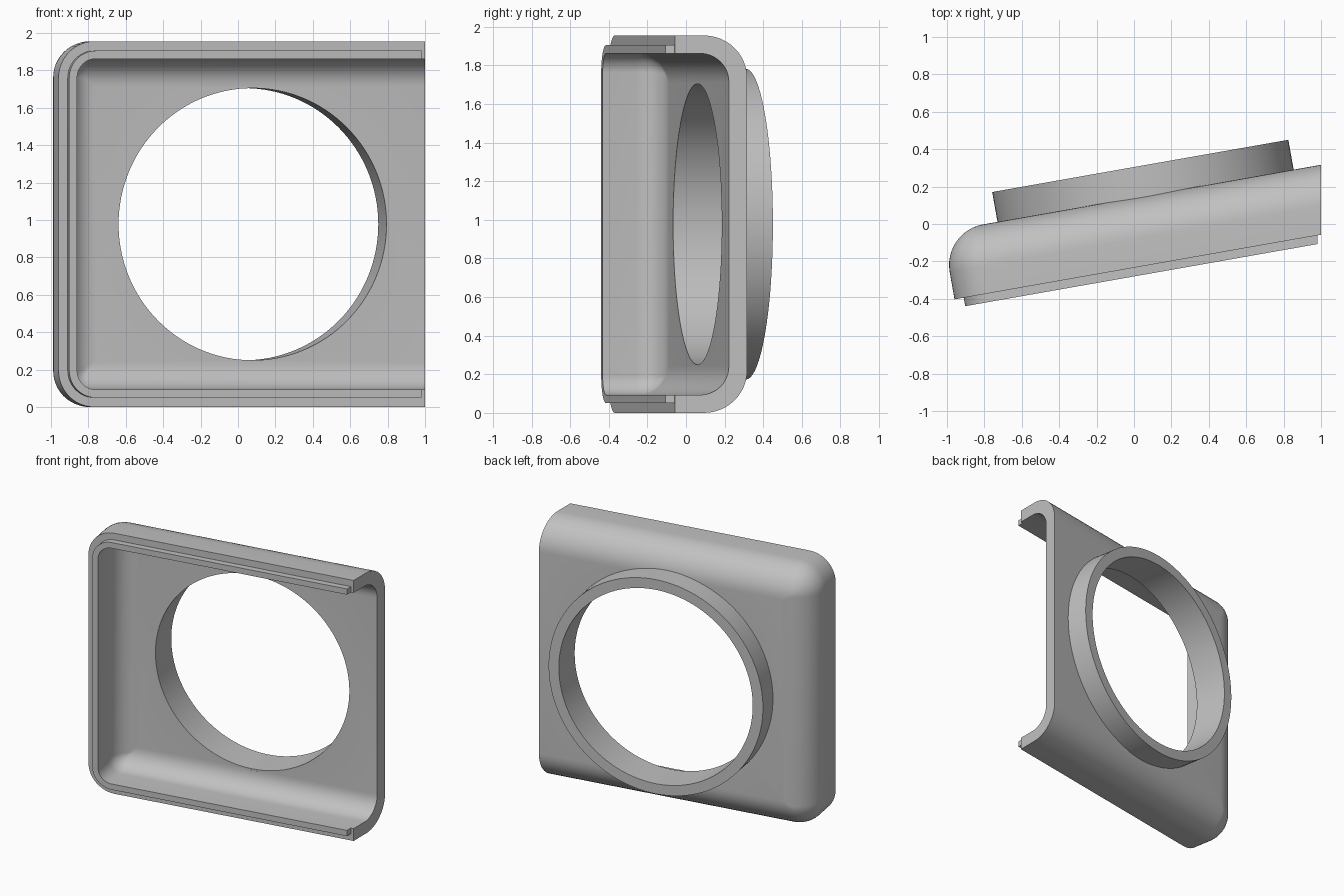
import bpy, bmesh, math
from mathutils import Matrix, Vector

cube = bpy.data.objects.get("Cube")
if cube:
    bpy.data.objects.remove(cube)

# Overall sizes, in the housing's own frame (turned 10 degrees about z)
TURN = Matrix.Rotation(math.radians(10), 4, 'Z')
LEFT, RIGHT, HEIGHT = -1.015, 1.5, 1.955
RIM, BACK, LIP = -0.23, 0.138, -0.276
WALL, STEP, CORNER = 0.093, 0.05, 0.195
FILLET = 0.22
HOLE_X, HOLE_Z, BORE = 0.087, HEIGHT / 2, 0.7275
SEAT = 0.74

grey = bpy.data.materials.new("plain grey")
grey.use_nodes = True
grey.diffuse_color = (0.53, 0.53, 0.53, 1)
grey.node_tree.nodes["Principled BSDF"].inputs["Base Color"].default_value = grey.diffuse_color


def rounded_loop(bm, inset, y, steps=12):
    """Rounded rectangle in the xz plane, shrunk by inset."""
    r = max(CORNER - inset, 0.015)
    x0, x1, z0, z1 = LEFT + inset, RIGHT - inset, inset, HEIGHT - inset
    centres = [(x1 - r, z1 - r), (x0 + r, z1 - r), (x0 + r, z0 + r), (x1 - r, z0 + r)]
    loop = []
    for k, (cx, cz) in enumerate(centres):
        for i in range(steps + 1):
            a = math.pi / 2 * (k + i / steps)
            loop.append(bm.verts.new((cx + r * math.cos(a), y, cz + r * math.sin(a))))
    return loop


def bridge(bm, a, b):
    n = len(a)
    for i in range(n):
        j = (i + 1) % n
        bm.faces.new((a[i], a[j], b[j], b[i]))


def fillet(inset, back, r, steps=12):
    """Inset and depth pairs for an edge rounded into a flat back."""
    angles = [math.pi / 2 * i / steps for i in range(steps + 1)]
    return [(inset + r * (1 - math.cos(a)), back - r * (1 - math.sin(a))) for a in angles]


def finish(bm, name, cut=None):
    """Turn the part, trim it at the open end and make an object."""
    bm.transform(TURN)
    if cut is not None:
        res = bmesh.ops.bisect_plane(bm, geom=bm.verts[:] + bm.edges[:] + bm.faces[:],
                                     plane_co=(cut, 0, 0), plane_no=(1, 0, 0), clear_outer=True)
        edges = [e for e in res["geom_cut"] if isinstance(e, bmesh.types.BMEdge)]
        bmesh.ops.edgeloop_fill(bm, edges=edges)
    bmesh.ops.recalc_face_normals(bm, faces=bm.faces)
    mesh = bpy.data.meshes.new(name)
    bm.to_mesh(mesh)
    bm.free()
    mesh.materials.append(grey)
    obj = bpy.data.objects.new(name, mesh)
    bpy.context.collection.objects.link(obj)
    return obj


def smooth(obj):
    bpy.ops.object.select_all(action='DESELECT')
    obj.select_set(True)
    bpy.context.view_layer.objects.active = obj
    bpy.ops.object.shade_smooth_by_angle(angle=math.radians(30))


def revolve(profile, name, segments=128):
    """Spin a closed (radius, depth) profile about the opening's axis."""
    bm = bmesh.new()
    rings = []
    for i in range(segments):
        a = math.tau * i / segments
        rings.append([bm.verts.new((HOLE_X + r * math.cos(a), y, HOLE_Z + r * math.sin(a)))
                      for r, y in profile])
    for i in range(segments):
        bridge(bm, rings[i], rings[(i + 1) % segments])
    return finish(bm, name)


# Housing: hollow shell with rounded back edges, open at the front and right end
bm = bmesh.new()
floor = BACK - WALL
outside = fillet(0, BACK, FILLET)[::-1] + [(0, RIM)]
inside = [(WALL, RIM)] + fillet(WALL, floor, FILLET - WALL + 0.02)
loops = [rounded_loop(bm, d, y) for d, y in outside + inside]
for a, b in zip(loops, loops[1:]):
    bridge(bm, a, b)
bm.faces.new(loops[0])
bm.faces.new(loops[-1])
housing = finish(bm, "housing", cut=1.0)

# Round opening through the back wall
bm = bmesh.new()
bmesh.ops.create_cone(bm, cap_ends=True, segments=128, radius1=SEAT, radius2=SEAT, depth=1,
                      matrix=Matrix.Translation((HOLE_X, 0, HOLE_Z)) @ Matrix.Rotation(math.pi / 2, 4, 'X'))
cutter = finish(bm, "opening_cutter")
cutter.hide_render = True
mod = housing.modifiers.new("opening", 'BOOLEAN')
mod.operation, mod.solver, mod.object = 'DIFFERENCE', 'EXACT', cutter
bpy.context.view_layer.objects.active = housing
bpy.ops.object.modifier_apply(modifier=mod.name)
bpy.data.objects.remove(cutter)
smooth(housing)

# Locating lip standing on the front rim
bm = bmesh.new()
lip_loops = [rounded_loop(bm, d, y) for d, y in
             ((STEP, RIM), (STEP, LIP), (WALL, LIP), (WALL, RIM))]
for i in range(4):
    bridge(bm, lip_loops[i], lip_loops[(i + 1) % 4])
smooth(finish(bm, "front_lip", cut=0.98))

# Collar lining the opening and standing out of the back
smooth(revolve([(BORE, floor), (SEAT, floor), (SEAT, 0.1), (0.804, 0.1),
                (0.804, 0.3), (BORE, 0.3)], "back_collar"))
